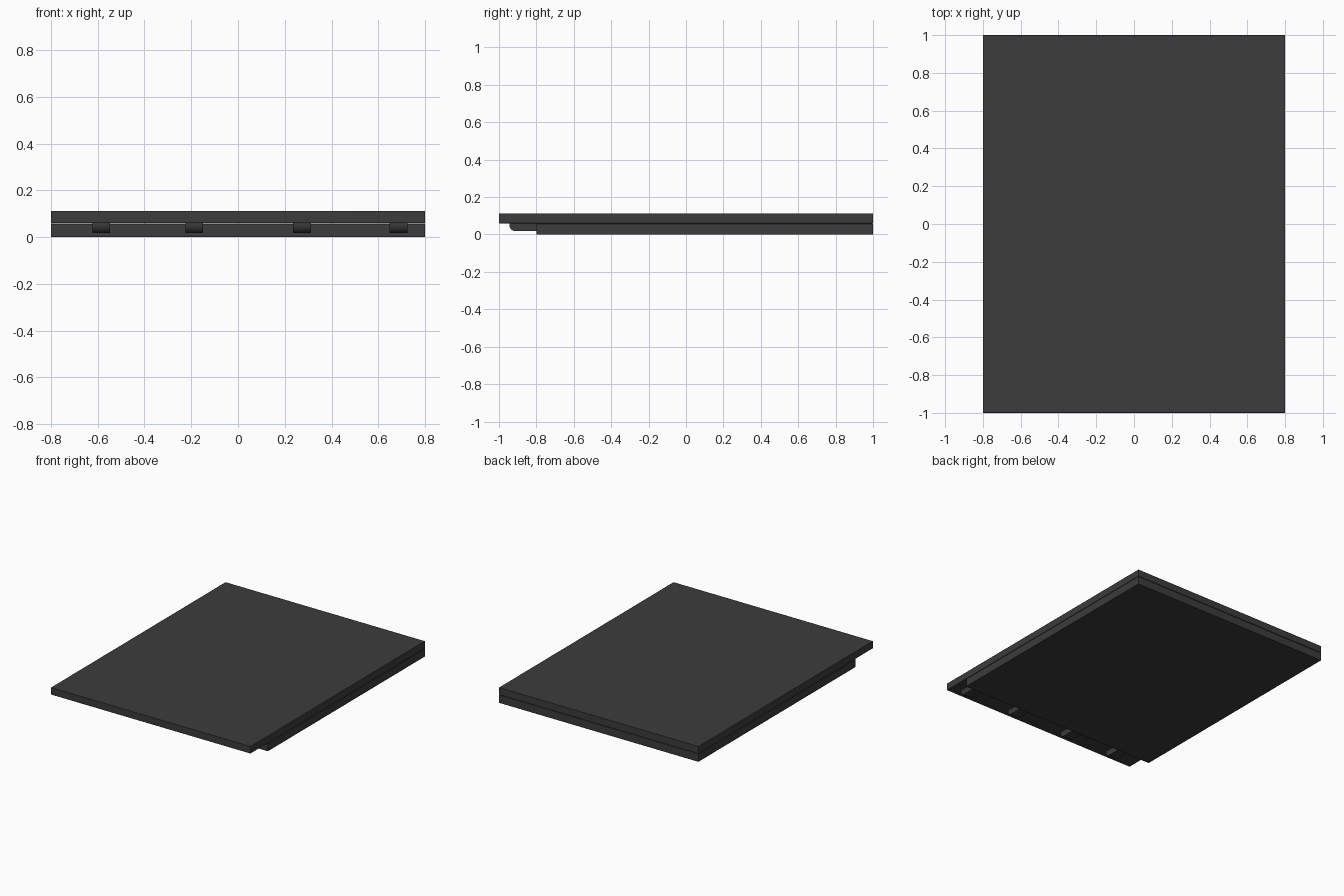
import bpy, bmesh, math

if "Cube" in bpy.data.objects:
    bpy.data.objects.remove(bpy.data.objects["Cube"])

mat = bpy.data.materials.new("dark_grey")
mat.diffuse_color = (0.045, 0.045, 0.045, 1)
mat.use_nodes = True
mat.node_tree.nodes["Principled BSDF"].inputs["Base Color"].default_value = mat.diffuse_color


def finish(name, bm, bevel):
    bmesh.ops.recalc_face_normals(bm, faces=bm.faces)
    me = bpy.data.meshes.new(name)
    bm.to_mesh(me)
    bm.free()
    ob = bpy.data.objects.new(name, me)
    bpy.context.collection.objects.link(ob)
    me.materials.append(mat)
    if bevel:
        mod = ob.modifiers.new("edge_bevel", 'BEVEL')
        mod.width = bevel
        mod.segments = 2
    bpy.context.view_layer.objects.active = ob
    ob.select_set(True)
    bpy.ops.object.shade_smooth_by_angle(angle=math.radians(30))
    ob.select_set(False)
    return ob


def slab(name, y0, y1, z0, z1):
    bm = bmesh.new()
    bmesh.ops.create_cube(bm, size=1)
    for v in bm.verts:
        v.co.x *= 1.6
        v.co.y = y0 if v.co.y < 0 else y1
        v.co.z = z0 if v.co.z < 0 else z1
    return finish(name, bm, 0.002)


# Overhanging top panel and shorter lower panel
slab("top_panel", -1, 1, 0.06, 0.112)
slab("lower_panel", -0.8, 1, 0, 0.058)


def bracket(name, x, width=0.076):
    # Side profile with a rounded lower front corner
    r = 0.034
    profile = [(-0.798, 0.061), (-0.945, 0.061)]
    for i in range(9):
        a = math.pi + i / 8 * math.pi / 2
        profile.append((-0.911 + r * math.cos(a), 0.052 + r * math.sin(a)))
    profile.append((-0.798, 0.018))
    bm = bmesh.new()
    face = bm.faces.new([bm.verts.new((x - width / 2, y, z)) for y, z in profile])
    ext = bmesh.ops.extrude_face_region(bm, geom=[face], use_keep_orig=True)
    for v in ext["geom"]:
        if isinstance(v, bmesh.types.BMVert):
            v.co.x += width
    return finish(name, bm, 0)


# Four support brackets under the overhang
for i, x in enumerate((-0.585, -0.187, 0.274, 0.687)):
    bracket(f"support_bracket_{i + 1}", x)
